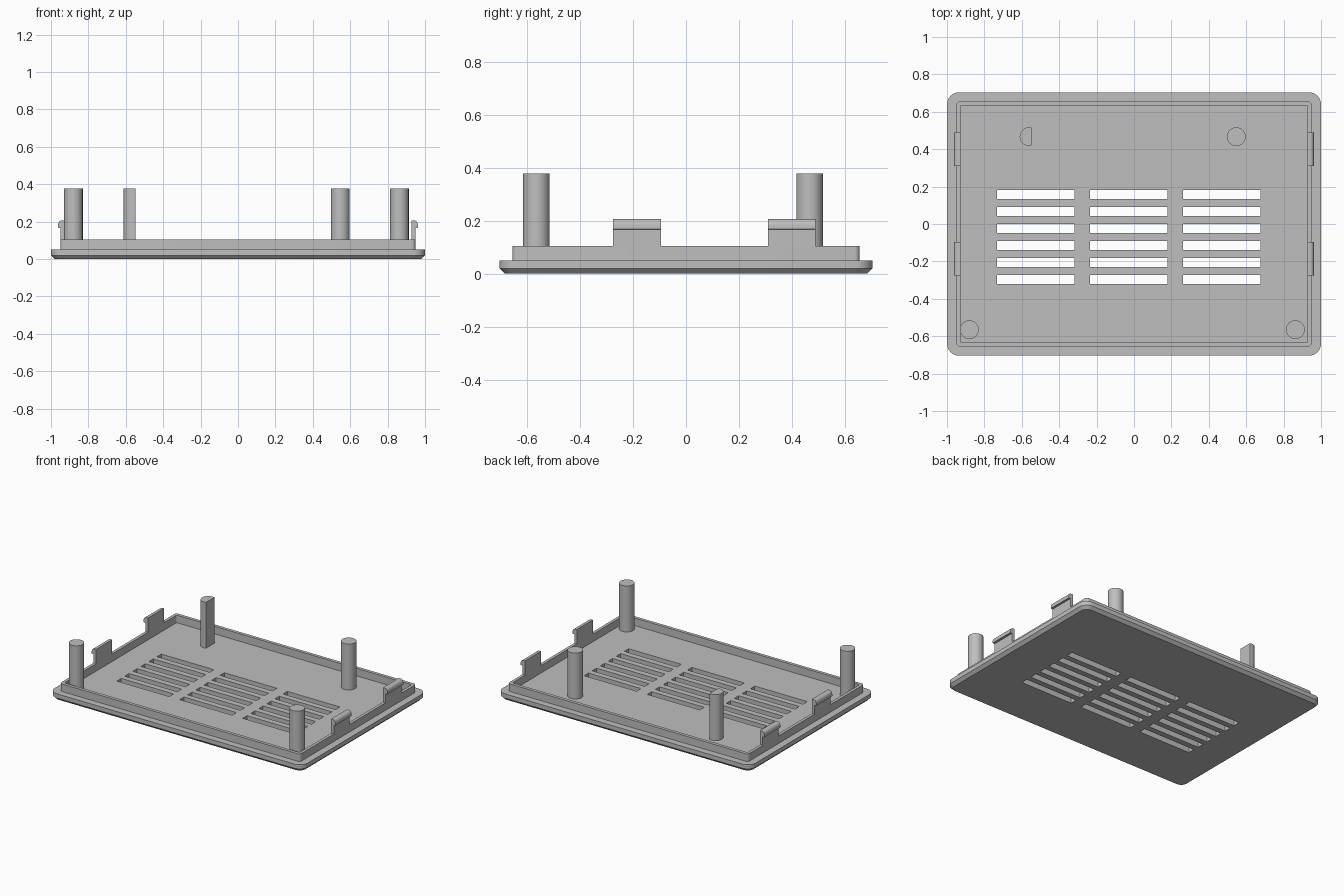
import bpy, bmesh, math

cube = bpy.data.objects.get("Cube")
if cube:
    bpy.data.objects.remove(cube, do_unlink=True)

grey = bpy.data.materials.new("light_grey_plastic")
grey.use_nodes = True
grey.diffuse_color = (0.52, 0.52, 0.52, 1)
grey.node_tree.nodes["Principled BSDF"].inputs["Base Color"].default_value = grey.diffuse_color


def finish(name, bm):
    bmesh.ops.recalc_face_normals(bm, faces=bm.faces[:])
    mesh = bpy.data.meshes.new(name)
    bm.to_mesh(mesh)
    bm.free()
    mesh.materials.append(grey)
    obj = bpy.data.objects.new(name, mesh)
    bpy.context.collection.objects.link(obj)
    return obj


def smooth(obj):
    bpy.ops.object.select_all(action="DESELECT")
    obj.select_set(True)
    bpy.context.view_layer.objects.active = obj
    bpy.ops.object.shade_smooth_by_angle(angle=math.radians(25))


def rounded_loop(bm, hx, hy, r, z, steps=8):
    verts = []
    for k, (sx, sy) in enumerate([(1, 1), (-1, 1), (-1, -1), (1, -1)]):
        for i in range(steps + 1):
            a = math.pi / 2 * (k + i / steps)
            verts.append(bm.verts.new((sx * (hx - r) + r * math.cos(a),
                                       sy * (hy - r) + r * math.sin(a), z)))
    return verts


def bridge(bm, a, b):
    n = len(a)
    for i in range(n):
        bm.faces.new((a[i], a[(i + 1) % n], b[(i + 1) % n], b[i]))


def prism(bm, points, direction):
    """Extrude a closed outline along a direction."""
    face = bm.faces.new([bm.verts.new(p) for p in points])
    ext = bmesh.ops.extrude_face_region(bm, geom=[face], use_keep_orig=True)
    moved = [g for g in ext["geom"] if isinstance(g, bmesh.types.BMVert)]
    bmesh.ops.translate(bm, verts=moved, vec=direction)


# Base plate with chamfered underside
FLOOR, RIM_TOP = 0.05, 0.104
bm = bmesh.new()
loops = [rounded_loop(bm, 0.98, 0.684, 0.045, 0),
         rounded_loop(bm, 1.0, 0.704, 0.065, 0.02),
         rounded_loop(bm, 1.0, 0.704, 0.065, FLOOR)]
for a, b in zip(loops, loops[1:]):
    bridge(bm, a, b)
bm.faces.new(loops[0])
bm.faces.new(loops[-1])
plate = finish("base_plate", bm)

# Vent slots cut through the plate
bm = bmesh.new()
for x in (-0.733, -0.236, 0.262):
    for row in range(6):
        y = 0.133 - row * 0.0908
        prism(bm, [(x, y, -0.1), (x + 0.415, y, -0.1),
                   (x + 0.415, y + 0.049, -0.1), (x, y + 0.049, -0.1)], (0, 0, 0.3))
cutter = finish("vent_cutter", bm)
cutter.hide_render = True
mod = plate.modifiers.new("vents", "BOOLEAN")
mod.object = cutter
mod.operation = "DIFFERENCE"
mod.solver = "EXACT"
smooth(plate)
bpy.ops.object.modifier_apply(modifier="vents")
bpy.data.objects.remove(cutter, do_unlink=True)

# Raised locating rim
bm = bmesh.new()
ring = [rounded_loop(bm, 0.949, 0.656, 0.02, FLOOR),
        rounded_loop(bm, 0.949, 0.656, 0.02, RIM_TOP),
        rounded_loop(bm, 0.928, 0.633, 0.008, RIM_TOP),
        rounded_loop(bm, 0.928, 0.633, 0.008, FLOOR)]
for i in range(4):
    bridge(bm, ring[i], ring[(i + 1) % 4])
smooth(finish("locating_rim", bm))

# Snap clips with rounded hooks, mirrored to both sides
hook = [(0.928, FLOOR), (0.949, FLOOR), (0.949, 0.166), (0.963, 0.168)]
hook += [(0.943 + 0.02 * math.cos(a), 0.18 + 0.026 * math.sin(a))
         for a in [math.pi / 10 * i for i in range(6)]]
hook.append((0.928, 0.206))
for side, label in ((1, "left"), (-1, "right")):
    for y, place in ((-0.275, "front"), (0.31, "back")):
        bm = bmesh.new()
        prism(bm, [(side * x, y, z) for x, z in hook], (0, 0.18, 0))
        smooth(finish(f"{label}_{place}_clip", bm))

# Support posts, one flattened on its inner side
RADIUS, POST_TOP = 0.05, 0.378
posts = [("front_right_post", -0.88, -0.565, None),
         ("front_left_post", 0.863, -0.565, None),
         ("back_left_post", 0.547, 0.467, None),
         ("back_right_flat_post", -0.561, 0.467, 0.014)]
for name, x, y, flat in posts:
    start = math.acos(flat / RADIUS) if flat else 0
    count = 40
    span = 2 * math.pi - 2 * start
    total = count + 1 if flat else count
    angles = [start + span * i / count for i in range(total)]
    bm = bmesh.new()
    prism(bm, [(x + RADIUS * math.cos(a), y + RADIUS * math.sin(a), FLOOR) for a in angles],
          (0, 0, POST_TOP - FLOOR))
    smooth(finish(name, bm))
